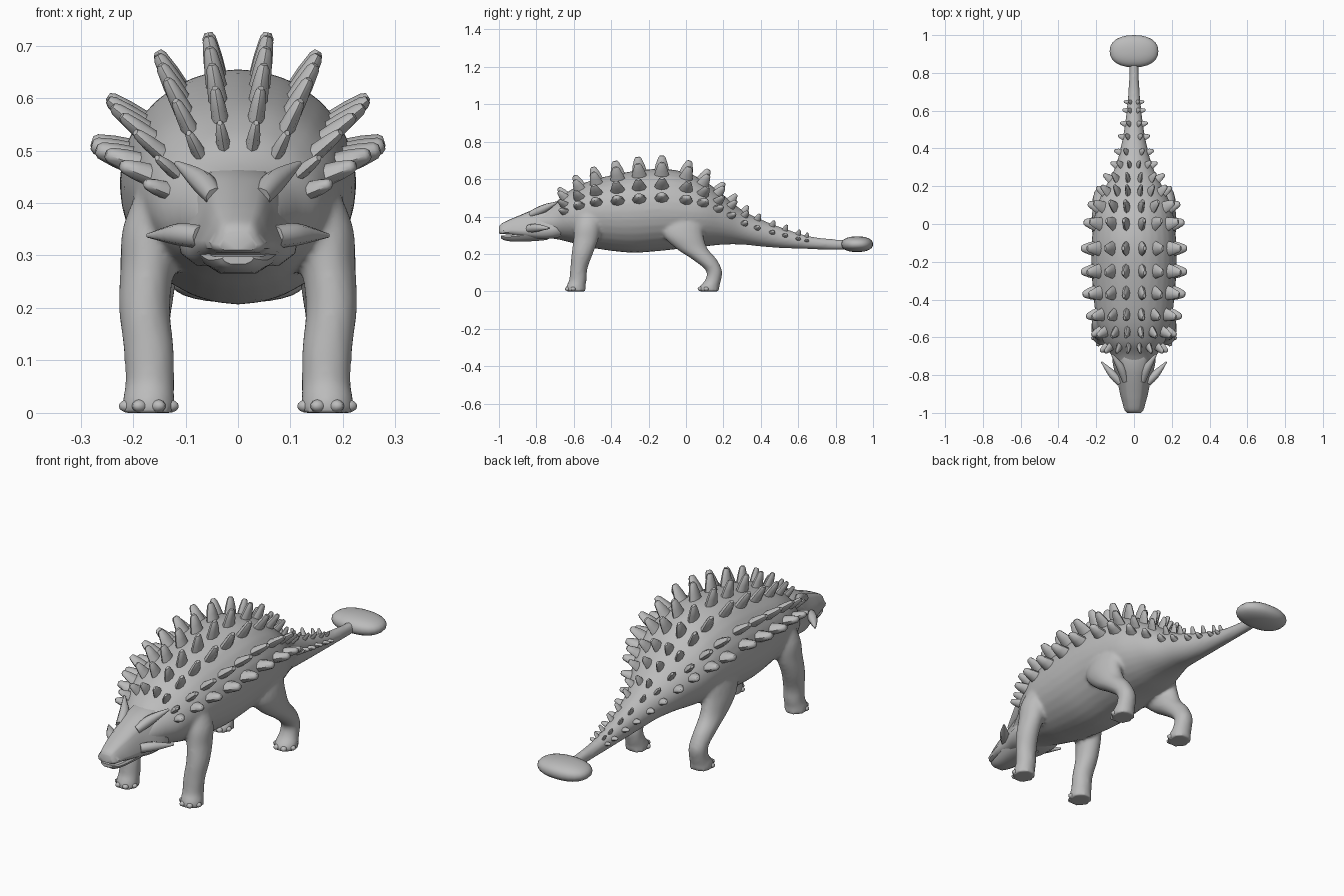
import bpy, bmesh, math
from mathutils import Vector, Matrix

if "Cube" in bpy.data.objects:
    bpy.data.objects.remove(bpy.data.objects["Cube"])

hide = bpy.data.materials.new("grey_hide")
hide.use_nodes = True
GREY = (0.5, 0.5, 0.5, 1)
hide.diffuse_color = GREY
hide.node_tree.nodes["Principled BSDF"].inputs["Base Color"].default_value = GREY


def smooth_keys(keys, steps=6):
    """Catmull-Rom interpolation of the rows of a profile."""
    out = []
    for i in range(len(keys) - 1):
        rows = keys[max(i - 1, 0)], keys[i], keys[i + 1], keys[min(i + 2, len(keys) - 1)]
        for s in range(steps):
            t = s / steps
            out.append([b + 0.5 * t * ((c - a) + t * (2 * a - 5 * b + 4 * c - d
                                                      + t * (3 * (b - c) + d - a)))
                        for a, b, c, d in zip(*rows)])
    return out + [list(keys[-1])]


def loft(bm, rings):
    """Skin closed rings of points and cap both ends."""
    loops = [[bm.verts.new(p) for p in ring] for ring in rings]
    for a, b in zip(loops, loops[1:]):
        for i in range(len(a)):
            j = (i + 1) % len(a)
            bm.faces.new((a[i], a[j], b[j], b[i]))
    bm.faces.new(loops[0])
    bm.faces.new(loops[-1])


def turns(count):
    return [math.tau * i / count for i in range(count)]


def finish(name, bm, angle=40):
    bm.normal_update()
    bmesh.ops.recalc_face_normals(bm, faces=bm.faces)
    mesh = bpy.data.meshes.new(name)
    bm.to_mesh(mesh)
    bm.free()
    mesh.materials.append(hide)
    obj = bpy.data.objects.new(name, mesh)
    bpy.context.collection.objects.link(obj)
    bpy.ops.object.select_all(action='DESELECT')
    obj.select_set(True)
    bpy.context.view_layer.objects.active = obj
    bpy.ops.object.shade_smooth_by_angle(angle=math.radians(angle))
    return obj


# Trunk and tail profile: y, half width, widest height, top, bottom
trunk = smooth_keys([
    (-.80, .075, .36, .42, .29), (-.70, .118, .375, .475, .28), (-.62, .165, .40, .54, .262),
    (-.5, .2, .425, .595, .232), (-.3, .222, .43, .64, .207), (-.13, .225, .44, .655, .217),
    (0, .215, .43, .635, .232), (.1, .195, .42, .59, .24), (.2, .15, .39, .515, .25),
    (.3, .10, .345, .435, .25), (.4, .072, .315, .385, .24), (.5, .052, .29, .345, .232),
    (.65, .034, .262, .297, .226), (.8, .025, .25, .278, .222), (.9, .025, .25, .276, .224)])


def skin(row, angle):
    """Point on the trunk at an angle away from straight up."""
    y, w, mid, top, bottom = row
    c = math.cos(angle)
    return Vector((w * math.sin(angle), y, mid + c * (top - mid if c > 0 else mid - bottom)))


body = bmesh.new()
loft(body, [[skin(r, a) for a in turns(32)] for r in trunk])

# Legs: x, y, z, half width, half depth
front_leg = [(.17, -.59, 0, .053, .055), (.17, -.588, .03, .049, .051),
             (.168, -.578, .06, .047, .047), (.17, -.573, .12, .048, .046),
             (.178, -.555, .2, .049, .057), (.172, -.535, .28, .052, .067),
             (.16, -.525, .36, .058, .07), (.12, -.51, .47, .05, .06)]
hind_leg = [(.17, .122, 0, .053, .058), (.17, .125, .025, .05, .054),
            (.17, .145, .06, .044, .043), (.172, .15, .11, .043, .043),
            (.175, .1, .17, .046, .065), (.172, .03, .23, .051, .085),
            (.168, -.015, .3, .056, .108), (.15, -.02, .38, .057, .11),
            (.12, -.02, .47, .05, .08)]
for side in (-1, 1):
    for leg in (front_leg, hind_leg):
        loft(body, [[(side * x + rx * math.cos(a), y + ry * math.sin(a), z) for a in turns(20)]
                    for x, y, z, rx, ry in smooth_keys(leg)])

body_obj = finish("body_with_legs", body, 60)
remesh = body_obj.modifiers.new("blend", 'REMESH')
remesh.mode = 'VOXEL'
remesh.voxel_size = 0.009
remesh.use_smooth_shade = True
relax = body_obj.modifiers.new("relax", 'SMOOTH')
relax.factor = 0.5
relax.iterations = 6

# Low toes fanned around the front of each foot
toes = bmesh.new()
for side in (-1, 1):
    for leg in (front_leg, hind_leg):
        x, y, z, rx, ry = leg[0]
        for degrees in (-165, -115, -65, -15):
            a = math.radians(degrees)
            spot = Vector((side * x + rx * .72 * math.cos(a), y + ry * .76 * math.sin(a), .013))
            bmesh.ops.create_uvsphere(toes, u_segments=12, v_segments=8, radius=1,
                                      matrix=Matrix.Translation(spot)
                                      @ Matrix.Rotation(a, 4, 'Z')
                                      @ Matrix.Diagonal((.021, .015, .013, 1)))
finish("toes", toes, 60)


# Head: half section, mirrored, swept along y, half width, top, bottom
def head_loft(name, half, keys):
    section = half + [(-u, v) for u, v in half[-2:0:-1]]
    bm = bmesh.new()
    loft(bm, [[(u * w, y, low + v * (top - low)) for u, v in section]
              for y, w, top, low in smooth_keys(keys, 4)])
    finish(name, bm, 45)


head_loft("skull",
          [(0, 1), (.45, .98), (.66, .84), (.76, .6), (1, .3), (.95, .12), (.7, 0), (0, 0)],
          [(-1, .035, .345, .31), (-.985, .05, .363, .306), (-.94, .063, .385, .304),
           (-.9, .074, .402, .297), (-.82, .09, .435, .285), (-.76, .108, .455, .28),
           (-.70, .115, .465, .285), (-.64, .1, .46, .3)])
head_loft("lower_jaw",
          [(0, 1), (.9, 1), (1, .75), (.85, .35), (.5, 0), (0, 0)],
          [(-.99, .03, .298, .284), (-.97, .046, .298, .273), (-.92, .06, .302, .266),
           (-.82, .078, .32, .268), (-.74, .08, .33, .275)])

# Head horns: brow ridges and swept cheek spikes, as x, y, z, radius
horns = bmesh.new()
for side in (-1, 1):
    for path in ([(.045, -.83, .412, .018), (.07, -.76, .442, .022), (.117, -.69, .476, .005)],
                 [(.07, -.84, .335, .022), (.115, -.795, .34, .021), (.172, -.73, .338, .004)]):
        run = (Vector(path[-1][:3]) - Vector(path[0][:3])).normalized()
        flat = run.cross(Vector((0, 0, 1))).normalized()
        rise = flat.cross(run)
        rings = []
        for x, y, z, r in smooth_keys(path, 4):
            ring = [Vector((x, y, z)) + r * (flat * math.cos(a) + rise * math.sin(a))
                    for a in turns(8)]
            rings.append([(side * p.x, p.y, p.z) for p in ring])
        loft(horns, rings)
finish("head_horns", horns, 50)

# Armour spikes: blunt flattened cones in ranks along the back, as y and scale
spikes = bmesh.new()
ranks = [(-.65, .65), (-.57, .8), (-.48, .9), (-.365, 1), (-.25, 1), (-.13, 1), (0, .95),
         (.09, .85), (.17, .72), (.24, .62), (.31, .56), (.38, .5), (.46, .45), (.53, .41),
         (.6, .37), (.645, .33)]
# Spike outline: height, length, thickness
outline = [(0, 1, 1), (.5, .76, .85), (.9, .46, .6), (1, .28, .35)]
for y, size in ranks:
    k = min(range(len(trunk)), key=lambda i: abs(trunk[i][0] - y))
    angles = (11, 31, 56, 74) if y < .2 else (14, 44, 75) if y < .35 else (30, 75)
    for degrees in angles:
        a = math.radians(degrees)
        base = skin(trunk[k], a)
        base.y = y
        along = (skin(trunk[k + 1], a) - skin(trunk[k - 1], a)).normalized()
        around = (skin(trunk[k], a + .05) - skin(trunk[k], a - .05)).normalized()
        normal = along.cross(around).normalized()
        if normal.dot(Vector((math.sin(a), 0, math.cos(a)))) < 0:
            normal.negate()
        across = normal.cross(along)
        low = degrees > 70
        height = (.08 if low else .09) * size
        wide = (.027 if low else .021) * size
        for side in (-1, 1):
            rings = []
            for h, s, t in outline:
                ring = [base + normal * (h * height - .015 * size)
                        + along * .042 * size * s * math.cos(b)
                        + across * wide * t * math.sin(b) for b in turns(8)]
                rings.append([(side * p.x, p.y, p.z) for p in ring])
            loft(spikes, rings)
finish("armour_spikes", spikes, 50)

# Flat club at the end of the tail
club = bmesh.new()
bmesh.ops.create_uvsphere(club, u_segments=24, v_segments=14, radius=1)
for v in club.verts:
    x, y, z = (math.copysign(abs(c) ** .88, c) for c in v.co)
    v.co = (x * .129, .915 + y * .085, .252 + z * .042)
finish("tail_club", club, 60)
